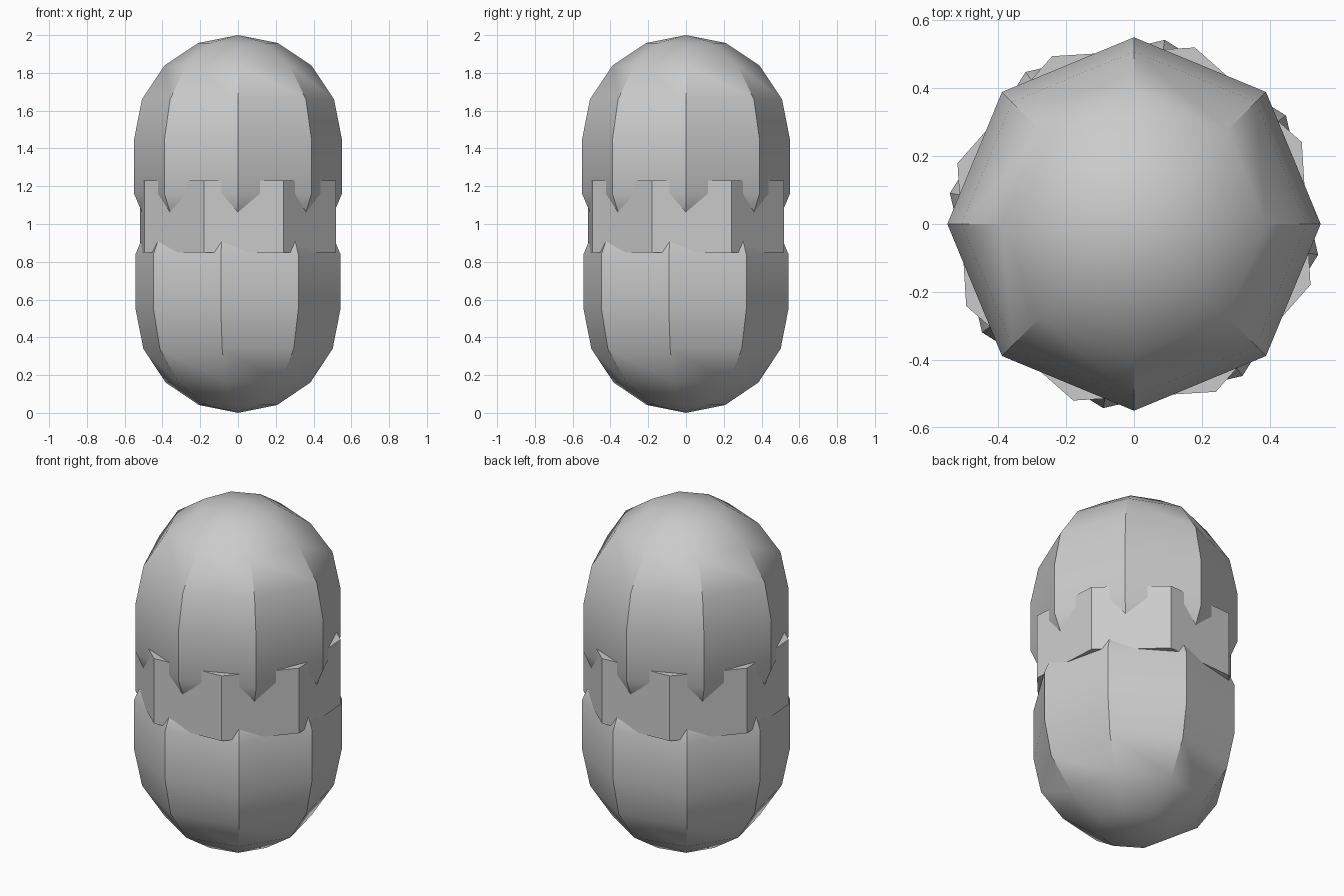
import bpy
import bmesh
from math import sin, cos, pi, radians

cube = bpy.data.objects.get("Cube")
if cube:
    bpy.data.objects.remove(cube, do_unlink=True)

SIDES = 8
R = 0.55

grey = bpy.data.materials.new("plain grey")
grey.use_nodes = True
colour = (0.6, 0.6, 0.6, 1)
grey.diffuse_color = colour
grey.node_tree.nodes["Principled BSDF"].inputs["Base Color"].default_value = colour


def lathe(name, profile, turn):
    """Eight-sided solid from (radius, height) points, top to bottom."""
    bm = bmesh.new()
    rings = []
    for r, z in profile:
        if r == 0:
            rings.append([bm.verts.new((0, 0, z))] * SIDES)
        else:
            angles = [radians(turn) + 2 * pi * i / SIDES for i in range(SIDES)]
            rings.append([bm.verts.new((r * cos(a), r * sin(a), z)) for a in angles])
    for a, b in zip(rings, rings[1:]):
        for i in range(SIDES):
            j = (i + 1) % SIDES
            bm.faces.new(list(dict.fromkeys((a[i], b[i], b[j], a[j]))))
    bmesh.ops.recalc_face_normals(bm, faces=bm.faces)
    mesh = bpy.data.meshes.new(name)
    bm.to_mesh(mesh)
    bm.free()
    mesh.materials.append(grey)
    obj = bpy.data.objects.new(name, mesh)
    bpy.context.collection.objects.link(obj)
    bpy.ops.object.select_all(action="DESELECT")
    obj.select_set(True)
    bpy.context.view_layer.objects.active = obj
    bpy.ops.object.shade_smooth_by_angle(angle=radians(30))
    return obj


# Half shell: spherical cap, straight wall, then a tapered hidden end
cap = [(0, 2.0)] + [(R * sin(k * pi / 8), 2 - R + R * cos(k * pi / 8)) for k in range(1, 5)]
shell = cap + [(R, 1.16), (0.508, 1.06), (0.44, 0.98), (0.3, 0.9), (0, 0.85)]

lathe("upper_shell", shell, 0)
lathe("lower_shell", [(r, 2 - z) for r, z in reversed(shell)], 35.5)

# Middle band, twisted against both shells
lathe("middle_band", [(0, 1.23), (R, 1.23), (R, 0.85), (0, 0.85)], 26)
